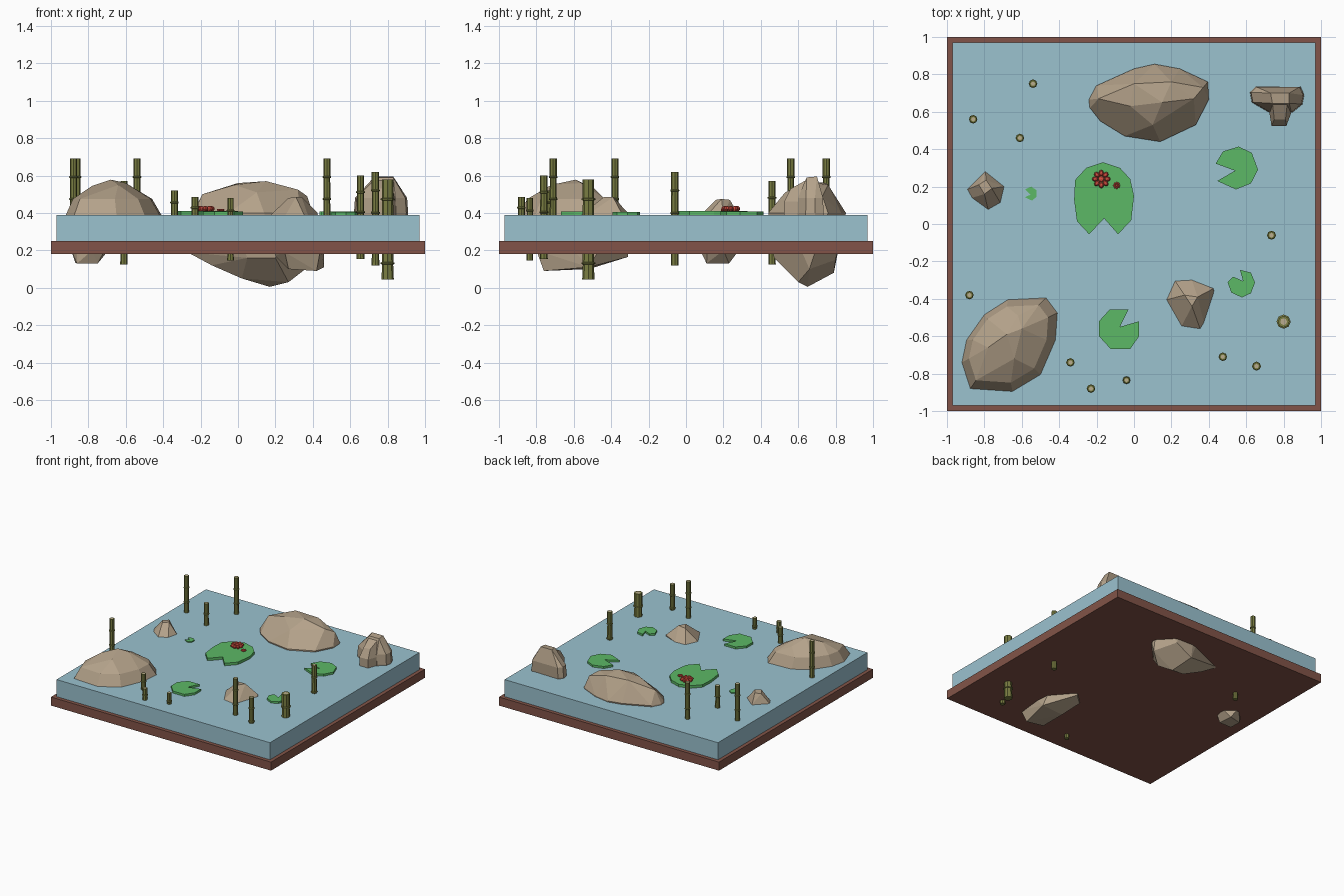
import bpy, bmesh, math
from mathutils import Matrix, Vector

if "Cube" in bpy.data.objects:
    bpy.data.objects.remove(bpy.data.objects["Cube"])


def srgb(r, g, b):
    f = lambda c: (c / 255 / 12.92) if c < 11 else ((c / 255 + 0.055) / 1.055) ** 2.4
    return (f(r), f(g), f(b), 1)


def material(name, *rgb):
    m = bpy.data.materials.new(name)
    m.diffuse_color = srgb(*rgb)
    m.use_nodes = True
    m.node_tree.nodes["Principled BSDF"].inputs["Base Color"].default_value = m.diffuse_color
    return m


BROWN = material("brown earth", 130, 84, 72)
WATER = material("pond blue", 155, 194, 207)
STONE = material("tan stone", 180, 162, 138)
LEAF = material("leaf green", 92, 184, 102)
REED = material("olive reed", 122, 126, 66)
PITH = material("pale reed core", 186, 172, 142)
RED = material("flower red", 214, 78, 64)


def finish(bm, name, *mats):
    bmesh.ops.recalc_face_normals(bm, faces=bm.faces)
    me = bpy.data.meshes.new(name)
    bm.to_mesh(me)
    bm.free()
    for m in mats:
        me.materials.append(m)
    ob = bpy.data.objects.new(name, me)
    bpy.context.collection.objects.link(ob)
    return ob


def slab(name, half, z0, z1, mat):
    bm = bmesh.new()
    bmesh.ops.create_cube(bm, size=1, matrix=Matrix.Translation((0, 0, (z0 + z1) / 2))
                          @ Matrix.Diagonal((2 * half, 2 * half, z1 - z0, 1)))
    finish(bm, name, mat)


def rock(name, *lobes):
    """Faceted boulder: each lobe is the convex hull of a few points."""
    bm = bmesh.new()
    for pts in lobes:
        vs = [bm.verts.new(p) for p in pts]
        res = bmesh.ops.convex_hull(bm, input=vs)
        junk = {v for v in res["geom_interior"] + res["geom_unused"]
                if isinstance(v, bmesh.types.BMVert)}
        bmesh.ops.delete(bm, geom=list(junk), context='VERTS')
    bmesh.ops.dissolve_limit(bm, angle_limit=math.radians(6), verts=bm.verts, edges=bm.edges)
    finish(bm, name, STONE)


def ring(outline, z, scale=1.0, centre=(0, 0)):
    return [(centre[0] + (x - centre[0]) * scale, centre[1] + (y - centre[1]) * scale, z)
            for x, y in outline]


def pad(name, outline, z1):
    """Notched lily pad extruded from its outline."""
    bm = bmesh.new()
    f = bm.faces.new([bm.verts.new((x, y, 0.385)) for x, y in outline])
    new = bmesh.ops.extrude_face_region(bm, geom=[f])["geom"]
    bmesh.ops.translate(bm, vec=(0, 0, z1 - 0.385),
                        verts=[v for v in new if isinstance(v, bmesh.types.BMVert)])
    finish(bm, name, LEAF)


def reed(name, x, y, z0, z1, r, sides=8):
    """Jointed stalk: lathed profile with raised joints and a pale core on top."""
    h = z1 - z0
    prof = [(r, z0)]
    for t in (0.16, 0.36, 0.56, 0.8):
        z = z0 + t * h
        prof += [(r * 0.9, z - 0.006), (r * 1.15, z - 0.003), (r * 1.15, z + 0.003), (r * 0.95, z + 0.006)]
    prof += [(r * 0.95, z1), (r * 0.55, z1)]
    bm = bmesh.new()
    loops = [[bm.verts.new((x + q * math.cos(a), y + q * math.sin(a), z))
              for a in (2 * math.pi * i / sides for i in range(sides))] for q, z in prof]
    for a, b in zip(loops, loops[1:]):
        for i in range(sides):
            j = (i + 1) % sides
            bm.faces.new((a[i], a[j], b[j], b[i]))
    bm.faces.new(loops[0])
    bm.faces.new(loops[-1]).material_index = 1
    finish(bm, name, REED, PITH)


def flower(name, x, y, z, r, petals=8):
    """Ring of plump petals round a button centre."""
    bm = bmesh.new()
    for i in range(petals):
        m = (Matrix.Translation((x, y, z)) @ Matrix.Rotation(2 * math.pi * i / petals, 4, 'Z')
             @ Matrix.Translation((0.64 * r, 0, 0)) @ Matrix.Diagonal((0.37 * r, 0.29 * r, 0.3 * r, 1)))
        bmesh.ops.create_uvsphere(bm, u_segments=8, v_segments=5, radius=1, matrix=m)
    bmesh.ops.create_uvsphere(bm, u_segments=8, v_segments=5, radius=1,
                              matrix=Matrix.Translation((x, y, z))
                              @ Matrix.Diagonal((0.36 * r, 0.36 * r, 0.28 * r, 1)))
    finish(bm, name, RED)


# pond block
slab("earth_base", 1.0, 0.18, 0.25, BROWN)
slab("water_block", 0.97, 0.24, 0.39, WATER)

# back boulder, poking out below the base
o = [(-.24, .665), (-.2, .74), (0, .83), (.11, .855), (.245, .83), (.395, .76), (.4, .665),
     (.33, .53), (.14, .44), (-.05, .47), (-.18, .55), (-.235, .62)]
rock("back_boulder", ring(o, 0.40)
     + [(-.19, .67, .5), (-.02, .63, .55), (0, .75, .56), (.15, .65, .57), (.2, .76, .55),
        (.32, .67, .525), (.37, .73, .49), (.1, .53, .51), (.28, .58, .47)]
     + [(-.27, .66, .19), (-.14, .62, .12), (.02, .6, .05), (.17, .65, .005), (.27, .6, .03),
        (.36, .66, .1), (.1, .79, .08), (.05, .48, .16), (.2, .47, .16), (.25, .8, .15)])

# front left boulder
o = [(-.92, -.74), (-.895, -.62), (-.8, -.485), (-.675, -.405), (-.47, -.395), (-.41, -.475),
     (-.42, -.62), (-.5, -.805), (-.65, -.895), (-.875, -.88)]
rock("front_left_boulder", ring(o, 0.39) + ring(o, 0.475, 0.83, (-.7, -.62))
     + ring(o, 0.2, 0.8, (-.67, -.64))
     + [(-.68, -.59, .578), (-.6, -.56, .56), (-.78, -.66, .545), (-.64, -.72, .55), (-.62, -.49, .53)])

# front right boulder with a long sunken foot
rock("front_right_boulder",
     [(.175, -.405, .39), (.22, -.305, .39), (.31, -.3, .39), (.425, -.345, .4), (.4, -.43, .39),
      (.355, -.5, .39), (.255, -.545, .39), (.27, -.38, .48), (.34, -.39, .485), (.31, -.44, .485),
      (.25, -.78, .19), (.44, -.8, .2), (.46, -.6, .2), (.46, -.52, .11), (.27, -.74, .1),
      (.42, -.76, .09), (.27, -.52, .1), (.2, -.4, .17), (.3, -.31, .165)])

# back right boulder: broad back and a narrow nose
wide = [(.62, .705), (.65, .735), (.89, .735), (.91, .69), (.9, .64), (.845, .595),
        (.725, .595), (.63, .65)]
nose = [(.735, .525), (.815, .525), (.85, .62), (.72, .62)]
rock("back_right_boulder",
     ring(wide, 0.4) + ring(wide, 0.48, 0.96, (.76, .68)) + ring(wide, 0.2, 0.8, (.76, .66))
     + [(.73, .7, .595), (.83, .7, .595), (.83, .645, .59), (.74, .645, .59)],
     ring(nose, 0.2) + ring(nose, 0.46) + [(.75, .56, .53), (.81, .56, .53), (.82, .65, .58), (.74, .65, .58)])

# left stone
o = [(-.89, .185), (-.795, .28), (-.695, .2), (-.715, .115), (-.78, .078), (-.865, .14)]
rock("left_stone", ring(o, 0.39) + ring(o, 0.2, 1.02, (-.8, .17))
     + [(-.83, .21, .465), (-.79, .235, .47), (-.76, .19, .475), (-.8, .16, .47)]
     + [(-.86, .11, .13), (-.75, .11, .13), (-.76, .23, .13), (-.87, .2, .135)])

# lily pads
pad("large_lily_pad", [(-.24, -.055), (-.16, .03), (-.085, -.055), (-.015, .02), (0, .15), (-.02, .24),
                       (-.075, .3), (-.165, .33), (-.255, .3), (-.315, .235), (-.32, .13), (-.305, .015)], 0.411)
pad("right_lily_pad", [(.437, .323), (.476, .388), (.56, .414), (.63, .38), (.663, .29), (.625, .217),
                       (.545, .185), (.445, .23), (.54, .285)], 0.407)
pad("front_lily_pad", [(-.03, -.457), (-.075, -.55), (.027, -.52), (.027, -.6), (-.02, -.668), (-.125, -.668),
                       (-.187, -.6), (-.187, -.52), (-.13, -.457)], 0.407)
pad("front_right_lily_pad", [(.567, -.245), (.625, -.26), (.647, -.313), (.625, -.37), (.577, -.393),
                             (.52, -.366), (.5, -.31), (.53, -.282), (.583, -.305)], 0.405)
pad("small_lily_pad", [(-.583, .185), (-.55, .2), (-.52, .18), (-.52, .147), (-.545, .125),
                       (-.583, .143), (-.553, .157)], 0.398)

# flowers on the large pad
flower("large_flower", -.175, .24, .423, .05)
flower("small_flower", -.093, .206, .416, .02)

# reeds: x, y, bottom, top, radius
for i, args in enumerate([
        (-.54, .75, .2, .69, .02), (-.86, .56, .2, .69, .02), (-.61, .46, .125, .57, .02),
        (-.88, -.38, .2, .69, .02), (-.34, -.74, .2, .52, .02), (-.23, -.88, .2, .485, .02),
        (-.04, -.835, .145, .48, .018), (.475, -.71, .2, .69, .02), (.655, -.76, .155, .6, .021),
        (.735, -.06, .12, .62, .021), (.8, -.522, .045, .58, .033)]):
    reed(f"reed_{i + 1}", *args)
